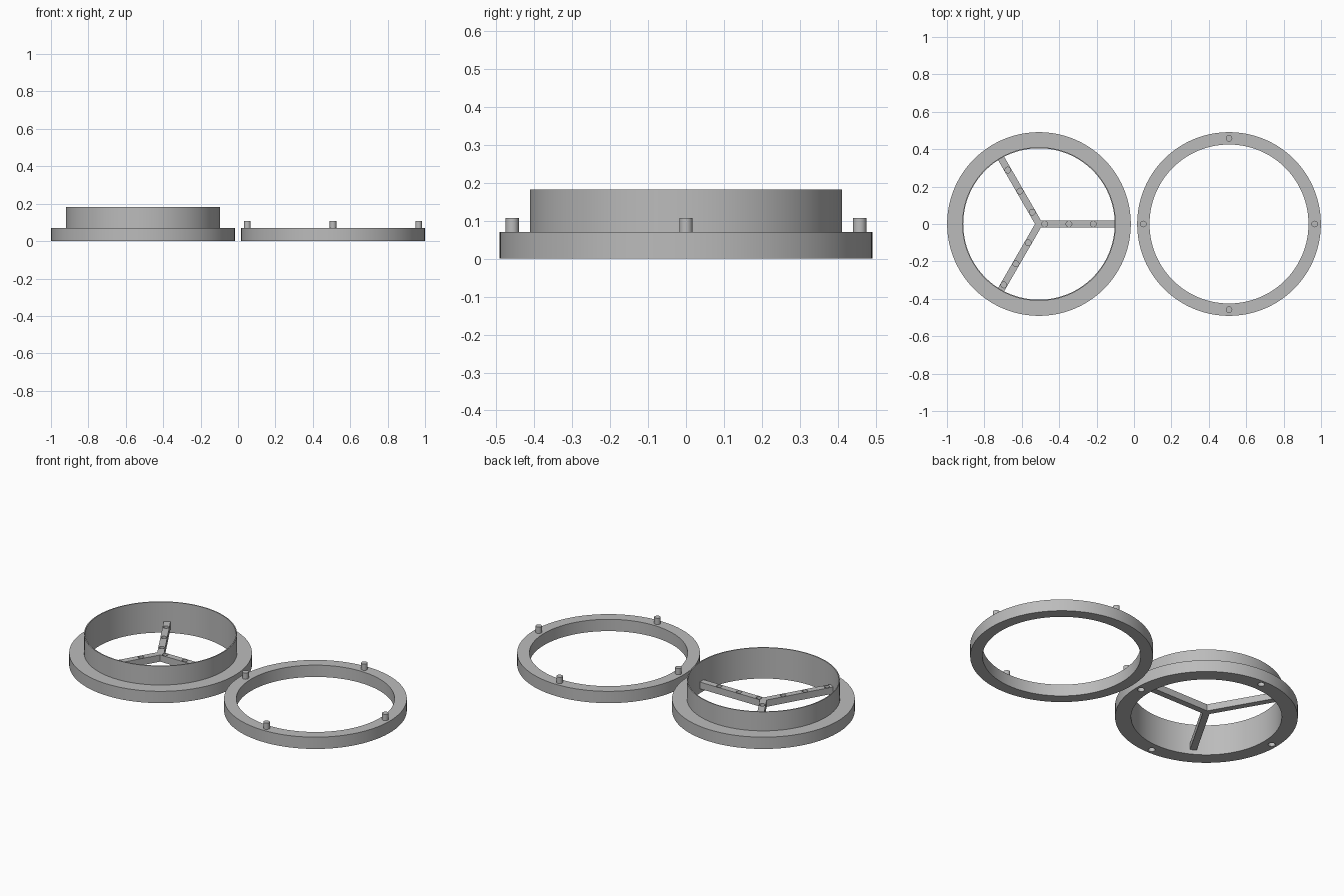
import bpy
import bmesh
from math import cos, sin, pi, radians

if "Cube" in bpy.data.objects:
    bpy.data.objects.remove(bpy.data.objects["Cube"], do_unlink=True)

CENTRE = 0.508     # distance of each ring from the middle
OUTER = 0.491      # outer radius of both rings
RING_H = 0.07
PIN_R = 0.458      # radius of the circle the pins sit on
SEGS = 128

grey = bpy.data.materials.new("plain_grey")
grey.use_nodes = True
colour = (0.5, 0.5, 0.5, 1)
grey.diffuse_color = colour
grey.node_tree.nodes["Principled BSDF"].inputs["Base Color"].default_value = colour


def make_object(name, bm, location):
    bmesh.ops.recalc_face_normals(bm, faces=bm.faces)
    mesh = bpy.data.meshes.new(name)
    bm.to_mesh(mesh)
    bm.free()
    mesh.materials.append(grey)
    obj = bpy.data.objects.new(name, mesh)
    obj.location = location
    bpy.context.collection.objects.link(obj)
    return obj


def lathe(name, profile, location):
    """Spin a closed (radius, height) profile round z."""
    bm = bmesh.new()
    loops = []
    for i in range(SEGS):
        a = 2 * pi * i / SEGS
        loops.append([bm.verts.new((r * cos(a), r * sin(a), z)) for r, z in profile])
    n = len(profile)
    for i in range(SEGS):
        p, q = loops[i], loops[(i + 1) % SEGS]
        for k in range(n):
            m = (k + 1) % n
            bm.faces.new((p[k], q[k], q[m], p[m]))
    return make_object(name, bm, location)


def cylinders(name, points, radius, z0, z1, location):
    """A set of upright cylinders at the given (x, y) points."""
    bm = bmesh.new()
    for x, y in points:
        new = bmesh.ops.create_cone(bm, cap_ends=True, segments=32, radius1=radius,
                                    radius2=radius, depth=z1 - z0)["verts"]
        bmesh.ops.translate(bm, verts=new, vec=(x, y, (z0 + z1) / 2))
    return make_object(name, bm, location)


def cut(obj, cutter):
    """Subtract the cutter from the object, then discard it."""
    cutter.hide_render = True
    mod = obj.modifiers.new("holes", "BOOLEAN")
    mod.operation = "DIFFERENCE"
    mod.solver = "EXACT"
    mod.object = cutter
    bpy.context.view_layer.objects.active = obj
    bpy.ops.object.modifier_apply(modifier=mod.name)
    bpy.data.objects.remove(cutter, do_unlink=True)


def smooth(obj):
    bpy.ops.object.select_all(action="DESELECT")
    obj.select_set(True)
    bpy.context.view_layer.objects.active = obj
    bpy.ops.object.shade_smooth_by_angle(angle=radians(30))


def polar(r, degrees):
    return r * cos(radians(degrees)), r * sin(radians(degrees))


base_at = (-CENTRE, 0, 0)
cover_at = (CENTRE, 0, 0)
quarters = [polar(PIN_R, a) for a in range(0, 360, 90)]

# Collared ring: wide flange with a thin upright wall and pin sockets below
INNER, WALL, TOP = 0.405, 0.411, 0.183
collar_ring = lathe("collar_ring", [(INNER, 0), (OUTER, 0), (OUTER, RING_H),
                                    (WALL, RING_H), (WALL, TOP), (INNER, TOP)], base_at)
cut(collar_ring, cylinders("socket_cutter", quarters, 0.019, -0.02, 0.04, base_at))

# Three-armed spider, extruded from a star outline
HALF, LOW, HIGH = 0.0185, 0.027, 0.067
bm = bmesh.new()
outline = []
for angle in (0, 120, 240):
    outline.append(polar(HALF / sin(pi / 3), angle - 60))
    ex, ey = polar(0.406, angle)
    sx, sy = polar(HALF, angle + 90)
    outline += [(ex - sx, ey - sy), (ex + sx, ey + sy)]
face = bm.faces.new([bm.verts.new((x, y, LOW)) for x, y in outline])
raised = bmesh.ops.extrude_face_region(bm, geom=[face], use_keep_orig=True)["geom"]
bmesh.ops.translate(bm, verts=[v for v in raised if isinstance(v, bmesh.types.BMVert)],
                    vec=(0, 0, HIGH - LOW))
spider_arms = make_object("spider_arms", bm, base_at)

# Blind holes step outwards from arm to arm
holes = [polar(0.03 + 0.13 * i + 0.043 * arm, 120 * arm)
         for arm in range(3) for i in range(3)]
cut(spider_arms, cylinders("arm_hole_cutter", holes, 0.0155, 0.045, 0.09, base_at))

# Plain ring with four locating pins
cover_ring = lathe("cover_ring", [(0.425, 0), (OUTER, 0), (OUTER, RING_H),
                                  (0.425, RING_H)], cover_at)
locating_pins = cylinders("locating_pins", quarters, 0.0175, 0.06, 0.107, cover_at)

for part in (collar_ring, spider_arms, cover_ring, locating_pins):
    smooth(part)
